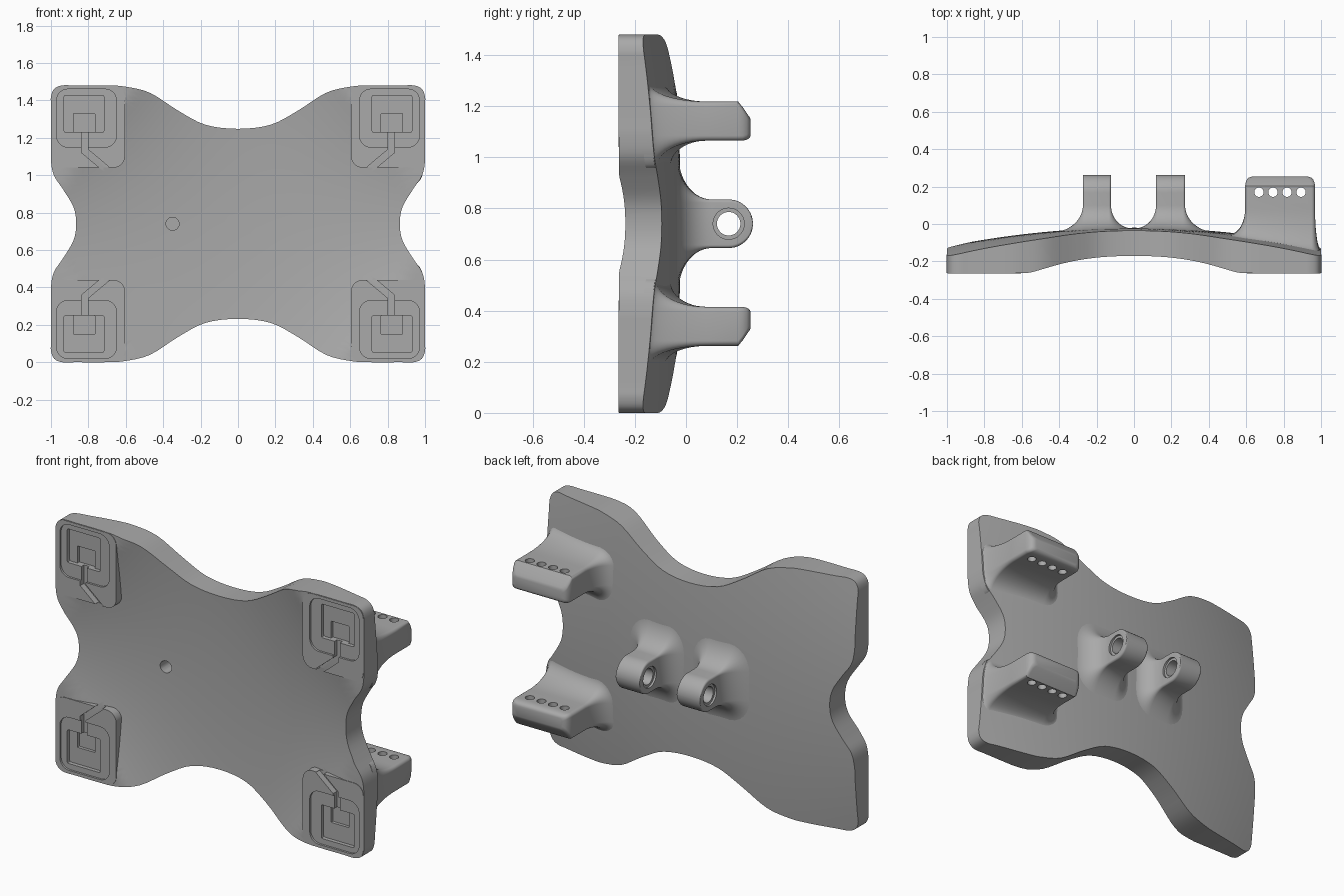
import bpy, bmesh, math
from mathutils import Vector

cube = bpy.data.objects.get("Cube")
if cube:
    bpy.data.objects.remove(cube)

MID = 0.74  # height of the plate's centre

grey = bpy.data.materials.new("neutral_grey")
grey.use_nodes = True
grey.diffuse_color = (0.4, 0.4, 0.4, 1)
grey.node_tree.nodes["Principled BSDF"].inputs["Base Color"].default_value = (0.4, 0.4, 0.4, 1)


def make(name, bm):
    bmesh.ops.recalc_face_normals(bm, faces=bm.faces[:])
    mesh = bpy.data.meshes.new(name)
    bm.to_mesh(mesh)
    bm.free()
    obj = bpy.data.objects.new(name, mesh)
    bpy.context.collection.objects.link(obj)
    mesh.materials.append(grey)
    return obj


def skin(name, rings):
    """Closed skin over equal-length rings of points."""
    bm = bmesh.new()
    loops = [[bm.verts.new(p) for p in ring] for ring in rings]
    for a, b in zip(loops, loops[1:]):
        for i in range(len(a)):
            j = (i + 1) % len(a)
            bm.faces.new((a[i], a[j], b[j], b[i]))
    bm.faces.new(loops[0])
    bm.faces.new(loops[-1])
    return make(name, bm)


def combine(obj, tool, operation="DIFFERENCE"):
    tool.hide_render = True
    mod = obj.modifiers.new("cut", "BOOLEAN")
    mod.operation, mod.solver, mod.object = operation, "EXACT", tool
    bpy.ops.object.select_all(action="DESELECT")
    bpy.context.view_layer.objects.active = obj
    obj.select_set(True)
    bpy.ops.object.modifier_apply(modifier=mod.name)
    bpy.data.objects.remove(tool)


def smooth(obj, angle=35):
    bpy.ops.object.select_all(action="DESELECT")
    bpy.context.view_layer.objects.active = obj
    obj.select_set(True)
    bpy.ops.object.shade_smooth_by_angle(angle=math.radians(angle))


def drill(obj, centre, radius, depth, axis):
    turn = {"x": (0, math.pi / 2, 0), "y": (math.pi / 2, 0, 0), "z": (0, 0, 0)}[axis]
    bpy.ops.mesh.primitive_cylinder_add(vertices=32, radius=radius, depth=depth,
                                        location=centre, rotation=turn)
    combine(obj, bpy.context.object)


def rounded(x0, x1, z0, z1, radii, seg=6):
    """Rounded rectangle; radii holds (left, right, bottom, top) corner extents."""
    l, r, b, t = radii
    pts = []
    for cx, cz, rx, rz, start in ((x1 - r, z1 - t, r, t, 0), (x0 + l, z1 - t, l, t, 1),
                                  (x0 + l, z0 + b, l, b, 2), (x1 - r, z0 + b, r, b, 3)):
        for k in range(seg + 1):
            a = (start + k / seg) * math.pi / 2
            pts.append((cx + rx * math.cos(a), cz + rz * math.sin(a)))
    return pts


def prism(name, pts, y0, y1, sx=1, sz=1):
    return skin(name, [[(sx * x, y, MID + sz * (z - MID)) for x, z in pts] for y in (y0, y1)])


# ---- Curved plate surfaces
def back_y(x, z):
    d = (z - MID) ** 2
    return -0.02 - 0.1 * x * x - 0.06 * d - 0.04 * x * x * d


def front_y(x, z):
    d = (z - MID) ** 2
    return max(-0.262, -0.155 - 0.11 * x * x - 0.06 * d - 0.25 * x * x * d)


# ---- Plate outline: one quarter, mirrored, then smoothed
quarter = [(0.865, 0), (0.88, 0.09), (0.936, 0.185), (0.985, 0.26), (1, 0.34), (1, 0.42),
           (1, 0.62), (1, 0.68), (0.982, 0.722), (0.94, 0.74), (0.87, 0.74), (0.7, 0.74),
           (0.6, 0.733), (0.47, 0.70), (0.32, 0.605), (0.175, 0.53), (0, 0.508)]
half = quarter + [(-x, z) for x, z in quarter[-2::-1]]
ctrl = [Vector(p) for p in half + [(-x, -z) for x, z in half[1:-1]]]
outline = []
for i in range(len(ctrl)):
    a, b, c, d = (ctrl[(i + k) % len(ctrl)] for k in (-1, 0, 1, 2))
    for t in (0, 0.25, 0.5, 0.75):
        outline.append(0.5 * (2 * b + (c - a) * t + (2 * a - 5 * b + 4 * c - d) * t ** 2
                              + (3 * b - a - 3 * c + d) * t ** 3))

RINGS = 24


def plate_ring(k, surface):
    pts = [(p.x * k / RINGS, MID + p.y * k / RINGS) for p in outline]
    return [(x, surface(x, z), z) for x, z in pts]


plate = skin("curved_plate", [plate_ring(k, front_y) for k in range(1, RINGS + 1)]
             + [plate_ring(k, back_y) for k in range(RINGS, 0, -1)])

# ---- Corner pads with stepped recesses and a bent channel
pad = rounded(0.605, 0.998, 1.04, 1.478, (0.06,) * 4)
tray = rounded(0.65, 0.97, 1.15, 1.46, (0.06,) * 4)
pocket = rounded(0.717, 0.93, 1.23, 1.427, (0.008,) * 4, 2)
well = rounded(0.765, 0.88, 1.23, 1.33, (0.004,) * 4, 2)
channel = [(0.838, 1.25), (0.838, 1.122), (0.712, 1.016), (0.69, 1.044),
           (0.802, 1.138), (0.802, 1.25)]
for sx in (-1, 1):
    for sz in (-1, 1):
        combine(plate, prism("pad", pad, -0.265, -0.2, sx, sz), "UNION")
        for shape, floor in ((tray, -0.253), (pocket, -0.23), (channel, -0.229), (well, -0.212)):
            combine(plate, prism("recess", shape, -0.3, floor, sx, sz))
drill(plate, (-0.35, -0.1, MID), 0.035, 0.5, "y")
smooth(plate, 30)


# ---- Arms that flare smoothly into the back of the plate
def flared_arm(name, box, flare, y_top, tip, edge=0.02, steps=12):
    """box and flare are (left, right, bottom, top); tip is a list of (y, box)."""
    out = (-1, 1, -1, 1)
    rings = []
    for k in range(-1, steps + 1):
        s = max(k, 0) / steps
        s = 1 - math.cos(s * math.pi / 2)
        grow = [f * (1 - math.sqrt(1 - (1 - s) ** 2)) for f in flare]
        sides = [b + o * g for b, o, g in zip(box, out, grow)]
        ring = []
        for x, z in rounded(*sides, [edge + g for g in grow]):
            base = back_y(x, z) - (0.04 if k < 0 else 0.003)
            ring.append((x, base + s * (y_top - base), z))
        rings.append(ring)
    for y, sides in tip:
        r = min(edge, (sides[3] - sides[2]) * 0.45)
        rings.append([(x, y, z) for x, z in rounded(*sides, (edge, edge, r, r))])
    return skin(name, rings)


# Two chamfered, drilled arms at the side; the lower one mirrors the upper
hook_box = (0.594, 0.968, 1.065, 1.218)
hook_tip = []
for y, side, low, top in ((0.204, 0, 0, 0), (0.222, 0.003, 0, 0.022), (0.238, 0.01, 0.004, 0.046),
                          (0.248, 0.02, 0.01, 0.06), (0.253, 0.035, 0.02, 0.07)):
    x0, x1, z0, z1 = hook_box
    hook_tip.append((y, (x0 + side, x1 - side, z0 + low, z1 - top)))


def flip(b):
    return (b[0], b[1], 2 * MID - b[3], 2 * MID - b[2])


hook_flare = (0.1, 0.03, 0.11, 0.07)
upper = flared_arm("upper_drilled_arm", hook_box, hook_flare, 0.08, hook_tip)
lower = flared_arm("lower_drilled_arm", flip(hook_box), (0.1, 0.03, 0.07, 0.11), 0.08,
                   [(y, flip(b)) for y, b in hook_tip])
for arm, z in ((upper, 1.14), (lower, 2 * MID - 1.14)):
    for i in range(4):
        drill(arm, (0.668 + 0.075 * i, 0.17, z), 0.025, 0.3, "z")
    smooth(arm)

# Two round-ended lugs with a cross hole
R, CY = 0.095, 0.167
for name, x0, x1, flare in (("right_lug", -0.273, -0.123, (0.14, 0.115, 0.16, 0.16)),
                            ("left_lug", 0.118, 0.273, (0.115, 0.14, 0.16, 0.16))):
    tip = []
    for k in range(13):
        a = k / 12 * math.radians(87)
        h = R * math.cos(a)
        tip.append((CY + R * math.sin(a), (x0, x1, MID - h, MID + h)))
    lug = flared_arm(name, (x0, x1, MID - R, MID + R), flare, 0.1, tip, 0.012)
    drill(lug, ((x0 + x1) / 2, CY, MID), 0.046, 0.4, "x")
    for x in (x0, x1):
        drill(lug, (x, CY, MID), 0.061, 0.024, "x")
    smooth(lug)
